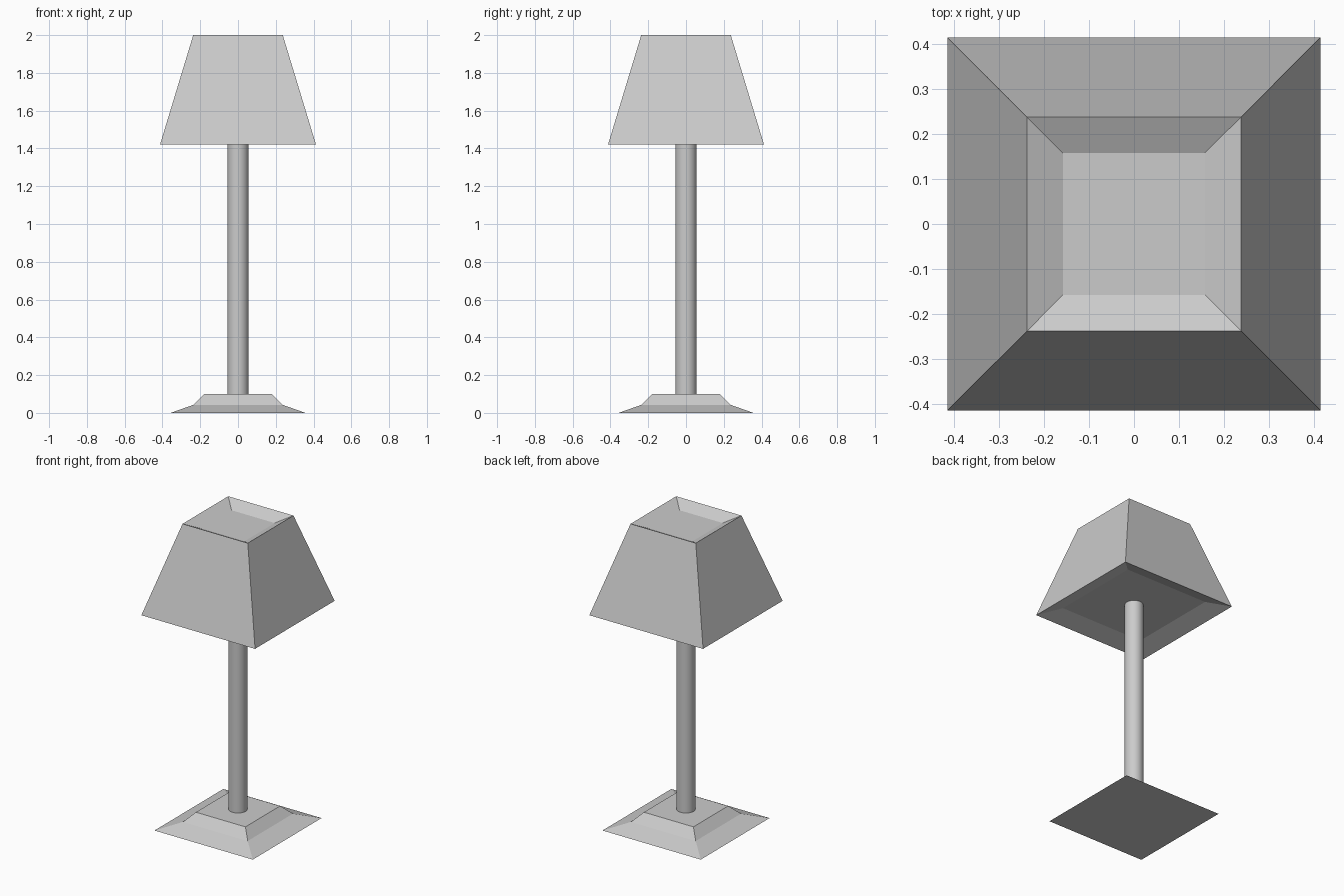
import bpy
import bmesh
import math

default_cube = bpy.data.objects.get("Cube")
if default_cube:
    bpy.data.objects.remove(default_cube)

grey = bpy.data.materials.new("light grey")
grey.use_nodes = True
grey.diffuse_color = (0.6, 0.6, 0.6, 1)
grey.node_tree.nodes["Principled BSDF"].inputs["Base Color"].default_value = grey.diffuse_color


def stacked_squares(name, levels):
    """Loft through square sections given as (half width, height), capped at both ends."""
    bm = bmesh.new()
    rings = [[bm.verts.new((sx * half, sy * half, z))
              for sx, sy in ((-1, -1), (1, -1), (1, 1), (-1, 1))]
             for half, z in levels]
    for low, high in zip(rings, rings[1:]):
        for i in range(4):
            j = (i + 1) % 4
            bm.faces.new((low[i], low[j], high[j], high[i]))
    bm.faces.new(rings[0][::-1])
    bm.faces.new(rings[-1])
    bmesh.ops.recalc_face_normals(bm, faces=bm.faces)
    mesh = bpy.data.meshes.new(name)
    bm.to_mesh(mesh)
    bm.free()
    mesh.materials.append(grey)
    obj = bpy.data.objects.new(name, mesh)
    bpy.context.collection.objects.link(obj)
    return obj


# Stepped square foot
stacked_squares("base", [(0.357, 0), (0.235, 0.043), (0.18, 0.1)])

# Tapered shade with a shallow dished recess in its underside and top
stacked_squares("shade", [(0.30, 1.46), (0.413, 1.42), (0.237, 2.0), (0.157, 1.96)])

# Round pole from the foot to the recessed underside of the shade
bottom, top = 0.09, 1.465
bpy.ops.mesh.primitive_cylinder_add(vertices=32, radius=0.056, depth=top - bottom,
                                    location=(0, 0, (bottom + top) / 2))
pole = bpy.context.object
pole.name = "pole"
pole.data.materials.append(grey)
bpy.ops.object.shade_smooth_by_angle(angle=math.radians(30))
